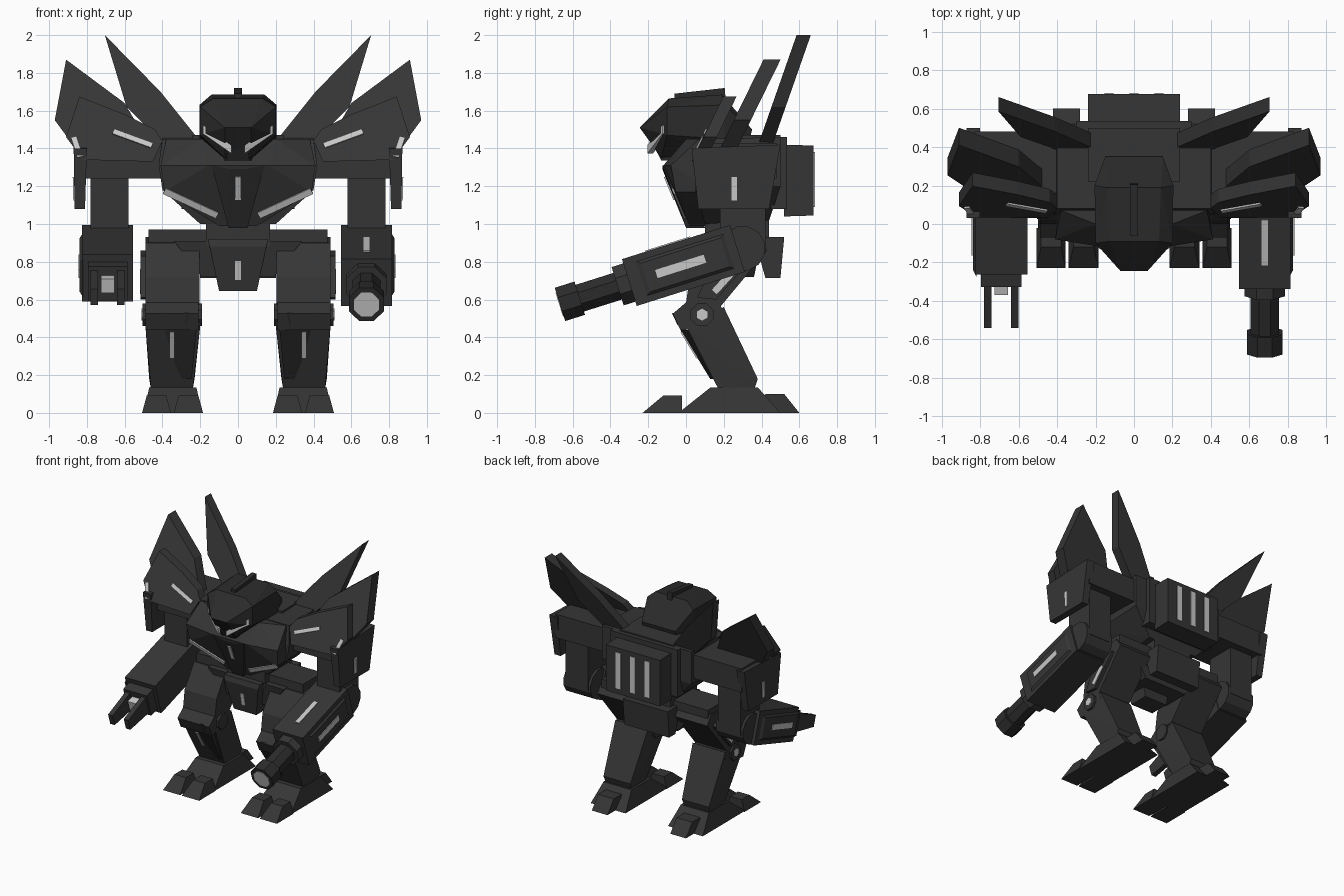
import bpy, bmesh, math
from mathutils import Vector, Matrix

if "Cube" in bpy.data.objects:
    bpy.data.objects.remove(bpy.data.objects["Cube"])


def material(name, v):
    m = bpy.data.materials.new(name)
    m.diffuse_color = (v, v, v, 1)
    m.use_nodes = True
    m.node_tree.nodes["Principled BSDF"].inputs["Base Color"].default_value = m.diffuse_color
    return m


ARMOR = material("charcoal armor", 0.036)
DARK = material("dark charcoal", 0.024)
LIGHT = material("pale light", 0.58)


def hull(name, pts, mat=ARMOR, mirror=False, M=None):
    """Convex faceted part from its corner points, optionally mirrored in x."""
    for side in ((1, -1) if mirror else (1,)):
        bm = bmesh.new()
        for p in pts:
            v = Vector(p)
            if M:
                v = M @ v
            bm.verts.new((v.x * side, v.y, v.z))
        bmesh.ops.convex_hull(bm, input=bm.verts[:])
        bmesh.ops.delete(bm, geom=[v for v in bm.verts if not v.link_faces], context='VERTS')
        bmesh.ops.dissolve_limit(bm, angle_limit=0.02, verts=bm.verts[:], edges=bm.edges[:])
        bmesh.ops.recalc_face_normals(bm, faces=bm.faces[:])
        label = name + ("" if not mirror else "_left" if side > 0 else "_right")
        me = bpy.data.meshes.new(label)
        bm.to_mesh(me)
        bm.free()
        me.materials.append(mat)
        bpy.context.collection.objects.link(bpy.data.objects.new(label, me))


def box(name, x, y, z, mat=ARMOR, mirror=False, M=None):
    hull(name, [(a, b, c) for a in x for b in y for c in z], mat, mirror, M)


def side_prism(name, profile, x0, x1, mat=ARMOR, mirror=True, bevel=0.0):
    """Profile of (y, z) points extruded along x."""
    hull(name, [(x, y, z) for x in (x0, x1) for y, z in profile], mat, mirror)


def slant(name, outline, y_of_z, depth, mat=ARMOR):
    """Leaning plate: (x, z) outline whose y follows the height."""
    hull(name, [(x, y_of_z(z) + d, z) for x, z in outline for d in (0, depth)], mat, True)


def strip(name, p, q, normal, width=0.03, mirror=False, M=None):
    """Thin light bar from p to q lying on a surface with the given normal."""
    p, q, n = Vector(p), Vector(q), Vector(normal).normalized()
    w = (q - p).cross(n).normalized() * width / 2
    hull(name, [e + s * w + t * n for e in (p, q) for s in (-1, 1) for t in (-0.004, 0.005)],
         LIGHT, mirror, M)


def drum(name, axis, c, r, a, b, mat=ARMOR, mirror=False, M=None, n=8):
    """Faceted cylinder along x or y between a and b."""
    pts = []
    for i in range(n):
        t = 2 * math.pi * (i + 0.5) / n
        u, v = r * math.cos(t), r * math.sin(t)
        for e in (a, b):
            pts.append((e, c[1] + u, c[2] + v) if axis == 'x' else (c[0] + u, e, c[2] + v))
    hull(name, pts, mat, mirror, M)


# Feet: wedge, two toes and a heel
hull("foot", [(x, y, 0) for x in (0.19, 0.5) for y in (-0.04, 0.5)] +
     [(x, y, 0.135) for x in (0.22, 0.47) for y in (0.13, 0.38)], mirror=True)
for i, (a, b) in enumerate(((0.185, 0.34), (0.355, 0.508))):
    hull("toe_%d" % i, [(x, y, 0) for x in (a, b) for y in (-0.23, -0.02)] +
         [(x, y, 0.092) for x in (a + 0.025, b - 0.025) for y in (-0.12, -0.02)], mirror=True)
side_prism("heel", [(0.4, 0), (0.6, 0), (0.52, 0.1), (0.42, 0.1)], 0.28, 0.42)

# Lower legs
hull("shin", [(x, y, z) for a, b, y, z in ((0.2, 0.49, 0.0, 0.46), (0.2, 0.49, 0.2, 0.56),
     (0.23, 0.47, 0.38, 0.18), (0.24, 0.46, 0.36, 0.12), (0.24, 0.46, 0.175, 0.12))
     for x in (a, b)], mirror=True)
hull("shin_plate", [(x, y, z) for a, b, z, y in ((0.22, 0.47, 0.44, -0.03), (0.245, 0.45, 0.18, 0.128))
     for x in (a, b) for y in (y, y + 0.06)], DARK, True)
strip("shin_light", (0.35, -0.025, 0.43), (0.35, 0.06, 0.29), (0, -0.88, -0.47), 0.025, True)
side_prism("knee", [(-0.07, 0.525), (0.03, 0.61), (0.18, 0.59), (0.2, 0.5), (0.0, 0.44), (-0.03, 0.44)],
           0.21, 0.49)
hull("knee_pad", [(x, y, z) for a, b, y, z in ((0.26, 0.44, -0.075, 0.53), (0.27, 0.43, -0.045, 0.465))
     for x in (a, b) for y in (y, y + 0.05)], DARK, True)
drum("knee_joint", 'x', (0, 0.085, 0.52), 0.065, 0.19, 0.505, mirror=True)
drum("knee_light", 'x', (0, 0.085, 0.52), 0.032, 0.5, 0.51, LIGHT, True, n=6)

# Thighs
side_prism("thigh", [(0.0, 0.58), (0.18, 0.56), (0.43, 0.86), (0.38, 0.93), (0.14, 0.9), (0.02, 0.72)],
           0.205, 0.49)
side_prism("thigh_side_panel", [(0.06, 0.61), (0.16, 0.6), (0.36, 0.83), (0.3, 0.86), (0.16, 0.83)],
           0.48, 0.515)
strip("thigh_light", (0.515, 0.15, 0.64), (0.515, 0.25, 0.75), (1, 0, 0), 0.035, True)

# Pelvis
box("hip_bar", (-0.475, 0.475), (0.15, 0.4), (0.86, 0.97))
hull("pelvis", [(x, y, z) for w, z, a, b in ((0.34, 0.91, 0.1, 0.4), (0.19, 0.72, 0.14, 0.36))
     for x in (-w, w) for y in (a, b)])
hull("pelvis_front", [(x, y, z) for w, z, a in ((0.16, 0.92, 0.05), (0.15, 0.88, 0.04), (0.1, 0.645, 0.09))
     for x in (-w, w) for y in (a, 0.25)])
strip("pelvis_light", (0, 0.055, 0.805), (0, 0.076, 0.705), (0, -1, -0.2))
side_prism("tail_guard", [(0.36, 0.93), (0.52, 0.93), (0.5, 0.715), (0.42, 0.715)], -0.2, 0.2, mirror=False)
box("waist", (-0.17, 0.17), (0.1, 0.44), (0.88, 1.12))

# Torso
hull("torso", [(x, y, z) for w, y, z in ((0.4, 0.08, 1.45), (0.4, 0.5, 1.46), (0.42, 0.05, 1.31),
     (0.4, 0.5, 1.2), (0.4, 0.05, 1.18), (0.2, 0.1, 1.0), (0.22, 0.44, 1.02)) for x in (-w, w)])
hull("chest", [(x, y, z) for w, y, z in ((0.38, 0.07, 1.45), (0.2, 0.0, 1.45), (0.41, -0.08, 1.31),
     (0.16, -0.12, 1.31), (0.39, -0.055, 1.17), (0.1, 0.02, 0.99), (0.38, 0.15, 1.17), (0.1, 0.2, 0.99))
     for x in (-w, w)])
hull("chest_keel", [(x, y, z) for w, y, z in ((0.14, -0.125, 1.31), (0.04, -0.125, 1.29),
     (0.05, 0.0, 0.98), (0.14, 0.05, 1.31), (0.05, 0.1, 0.98)) for x in (-w, w)], DARK)
strip("keel_light", (0, -0.112, 1.25), (0, -0.063, 1.13), (0, -0.92, -0.39))
strip("chest_light", (0.39, -0.066, 1.175), (0.11, -0.012, 1.045), (0, -0.92, -0.39), 0.035, True)

# Backpack with three vents
hull("backpack", [(x, 0.52, z) for x in (-0.24, 0.24) for z in (1.04, 1.42)] +
     [(x, 0.675, z) for x in (-0.24, 0.24) for z in (1.045, 1.415)])
box("backpack_mount", (-0.3, 0.3), (0.45, 0.535), (1.08, 1.46))
for i in (-1, 0, 1):
    strip("vent_light_%d" % (i + 1), (i * 0.13, 0.677, 1.09), (i * 0.13, 0.677, 1.38), (0, 1, 0), 0.045)

# Head
hull("head", [(x, y, z) for w, y, z in ((0.07, -0.245, 1.51), (0.2, -0.1, 1.47), (0.2, -0.1, 1.62),
     (0.13, -0.09, 1.665), (0.14, 0.19, 1.685), (0.205, 0.2, 1.63), (0.205, 0.2, 1.45), (0.15, 0.35, 1.5),
     (0.07, -0.13, 1.35), (0.15, 0.1, 1.4), (0.15, 0.33, 1.42)) for x in (-w, w)], DARK)
hull("jaw", [(x, y, z) for w, y, z in ((0.05, -0.18, 1.43), (0.06, -0.13, 1.335), (0.14, 0.1, 1.45),
     (0.14, 0.1, 1.35)) for x in (-w, w)], DARK)
side_prism("crest", [(-0.06, 1.64), (-0.06, 1.69), (0.205, 1.72), (0.21, 1.66)], -0.02, 0.02, DARK, False)
hull("eye_light", [(x, y + d, z + h) for x, y, z in ((0.185, -0.125, 1.5), (0.035, -0.205, 1.395))
     for d in (0, 0.03) for h in (-0.022, 0.022)], LIGHT, True)
box("neck_collar", (-0.24, 0.24), (0.22, 0.5), (1.4, 1.47))

# Shoulders: beam, guard and three leaning fins
box("shoulder_beam", (0.36, 0.83), (0.12, 0.48), (1.24, 1.43), mirror=True)
hull("shoulder_guard", [(x, y, z) for a, b, y, z in ((0.8, 0.87, 0.03, 1.4), (0.8, 0.87, 0.5, 1.42),
     (0.81, 0.865, 0.065, 1.08), (0.81, 0.865, 0.44, 1.08)) for x in (a, b)], mirror=True)
strip("guard_light", (0.867, 0.255, 1.125), (0.87, 0.255, 1.25), (1, 0, 0), 0.03, True)
slant("front_fin", [(0.84, 1.675), (0.6, 1.58), (0.44, 1.5), (0.4, 1.44), (0.45, 1.33), (0.82, 1.34),
      (0.91, 1.46)], lambda z: 0.03 + 0.486 * (z - 1.33), 0.07)
slant("outer_fin", [(0.91, 1.87), (0.97, 1.55), (0.86, 1.4), (0.46, 1.4), (0.6, 1.64)],
      lambda z: 0.18 + 0.49 * (z - 1.4), 0.09)
slant("tall_fin", [(0.705, 2.0), (0.41, 1.7), (0.21, 1.45), (0.4, 1.43), (0.59, 1.62)],
      lambda z: 0.4 + 0.35 * (z - 1.47), 0.075)
fin_y = lambda z: 0.024 + 0.486 * (z - 1.33)
for n, (xa, za), (xb, zb) in (("inner", (0.66, 1.49), (0.455, 1.415)), ("outer", (0.87, 1.46), (0.835, 1.355))):
    strip("fin_light_" + n, (xa, fin_y(za), za), (xb, fin_y(zb), zb), (0, -0.9, 0.44), 0.03, True)

# Upper arms and elbows
box("upper_arm", (0.58, 0.78), (0.18, 0.42), (0.85, 1.28), mirror=True)
drum("elbow", 'x', (0, 0.3, 0.87), 0.12, 0.56, 0.8, mirror=True, n=12)

# Forearms slope down toward the front
SLOPE = Matrix.Rotation(math.radians(17.5), 4, 'X')
GUN = Matrix.Translation((0.68, -0.3, 0.69)) @ SLOPE
CLAW = Matrix.Translation((-0.69, -0.3, 0.69)) @ SLOPE
for nm, M, y0, s in (("gun", GUN, 0.0, 1), ("claw", CLAW, 0.08, -1)):
    box(nm + "_forearm", (-0.135, 0.135), (y0, 0.6), (-0.13, 0.13), M=M)
    hull(nm + "_side_panel", [(s * x, y, z) for x, a, b, h in ((0.13, 0.06, 0.56, 0.1), (0.148, 0.09, 0.53, 0.08))
         for y in (a, b) for z in (-h, h)], M=M)
    strip(nm + "_side_light", (s * 0.149, 0.15, 0), (s * 0.149, 0.42, 0), (s, 0, 0), 0.045, M=M)
strip("gun_top_light", (0, 0.13, 0.131), (0, 0.38, 0.131), (0, 0, 1), 0.035, M=GUN)

# Cannon barrel
drum("barrel_collar", 'y', (0, 0, 0), 0.115, -0.065, 0.02, M=GUN)
drum("barrel", 'y', (0, 0, 0), 0.08, -0.3, 0.0, DARK, M=GUN)
drum("muzzle", 'y', (0, 0, 0), 0.1, -0.385, -0.275, DARK, M=GUN)
drum("muzzle_light", 'y', (0, 0, 0), 0.072, -0.389, -0.38, LIGHT, M=GUN)

# Claw hand
box("palm", (-0.105, 0.105), (0.0, 0.1), (-0.1, 0.09), M=CLAW)
box("palm_light", (-0.036, 0.036), (-0.06, 0.01), (-0.04, 0.04), LIGHT, M=CLAW)
for i, x in enumerate((-0.07, 0.07)):
    hull("claw_%d" % i, [(x + d, y, z) for d in (-0.02, 0.02) for y, z in
         ((0.03, 0.07), (0.03, -0.08), (-0.24, 0.04), (-0.24, -0.05))], M=CLAW)
